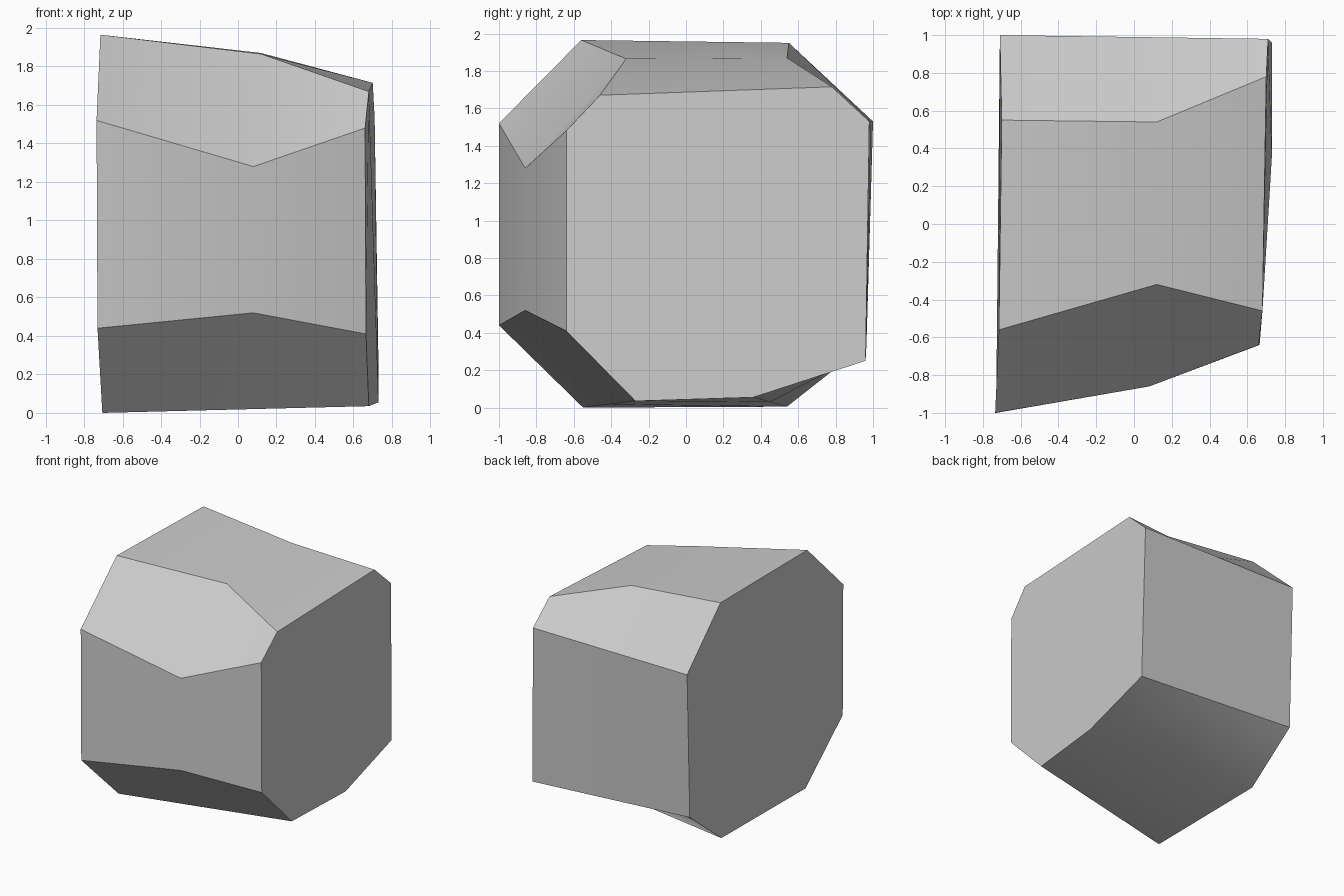
import bpy
import bmesh
import math

cube = bpy.data.objects.get("Cube")
if cube:
    bpy.data.objects.remove(cube, do_unlink=True)

# Stone colour
grey = bpy.data.materials.new("stone_grey")
grey.use_nodes = True
colour = (0.6, 0.6, 0.6, 1)
grey.diffuse_color = colour
bsdf = grey.node_tree.nodes["Principled BSDF"]
bsdf.inputs["Base Color"].default_value = colour
bsdf.inputs["Roughness"].default_value = 0.9

# Octagonal end outlines, starting at the upper front corner
left_end = [(-.735, -1, 1.52), (-.715, -.56, 1.965), (-.7, .55, 1.95), (-.71, 1, 1.53),
            (-.71, .965, .34), (-.7, .54, .005), (-.705, -.55, 0), (-.73, -1, .44)]
right_end = [(.66, -.64, 1.48), (.68, -.46, 1.67), (.7, .78, 1.715), (.71, .98, 1.53),
             (.73, .96, .25), (.73, .36, .055), (.68, -.27, .035), (.665, -.64, .41)]

# Middle outline: straight between the ends, with the front and top bulging
middle = [tuple((a + b) / 2 for a, b in zip(p, q)) for p, q in zip(left_end, right_end)]
bulges = {0: (.08, -.86, 1.28), 1: (.12, -.32, 1.865), 2: (.12, .54, 1.87), 7: (.08, -.86, .52)}
for index, point in bulges.items():
    middle[index] = point

# Loft the three outlines and cap both ends
bm = bmesh.new()
rings = [[bm.verts.new(p) for p in ring] for ring in (left_end, middle, right_end)]
for a, b in zip(rings, rings[1:]):
    for i in range(len(a)):
        j = (i + 1) % len(a)
        bm.faces.new((a[i], a[j], b[j], b[i]))
bm.faces.new(rings[0])
bm.faces.new(rings[-1])
bmesh.ops.recalc_face_normals(bm, faces=bm.faces)

mesh = bpy.data.meshes.new("stone_block")
bm.to_mesh(mesh)
bm.free()
mesh.materials.append(grey)
block = bpy.data.objects.new("stone_block", mesh)
bpy.context.collection.objects.link(block)

# Smooth the gentle folds, keep the corners crisp
bpy.ops.object.select_all(action="DESELECT")
block.select_set(True)
bpy.context.view_layer.objects.active = block
bpy.ops.object.shade_smooth_by_angle(angle=math.radians(35))
